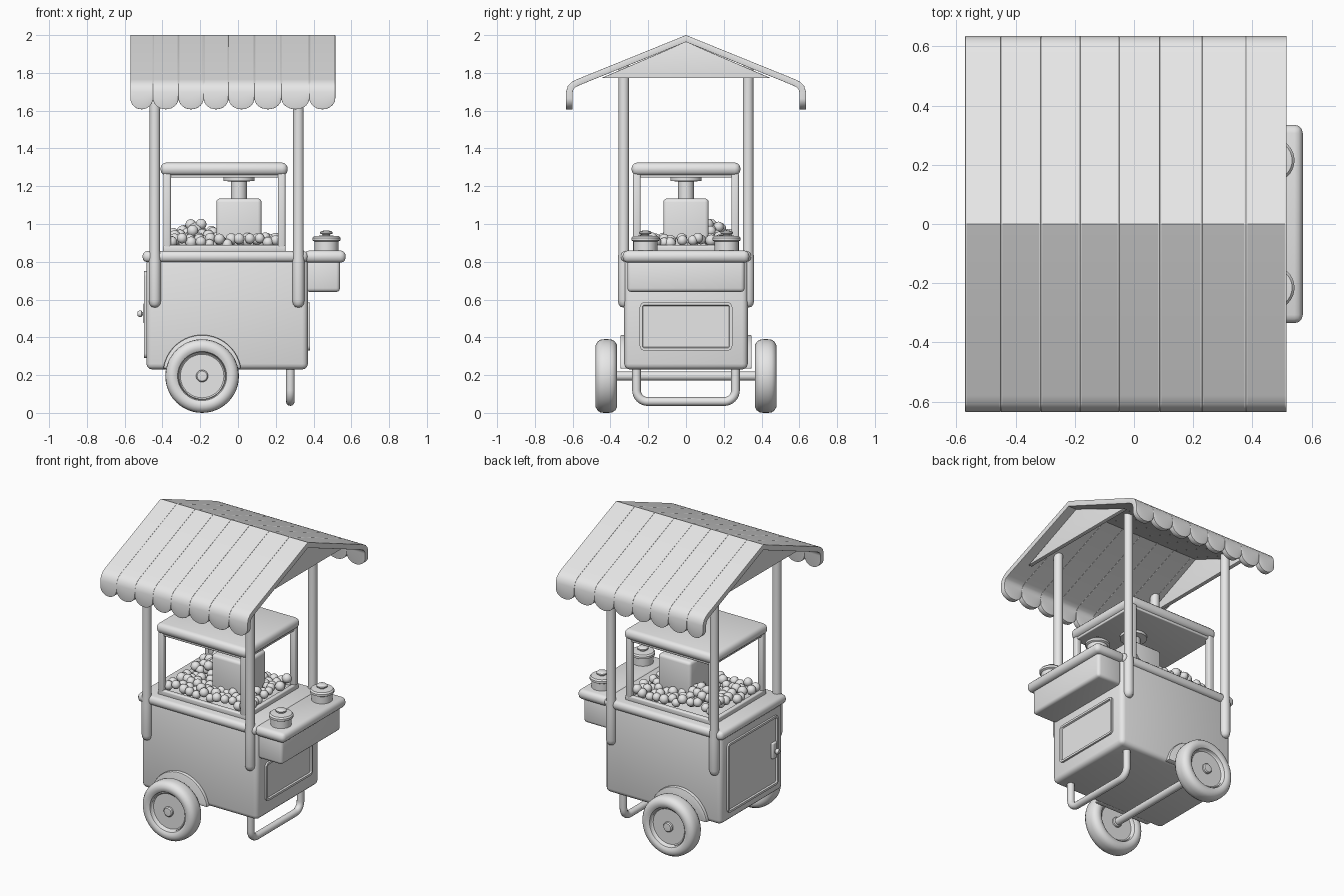
import bpy, bmesh, math, random
from mathutils import Matrix, Vector

cube = bpy.data.objects.get("Cube")
if cube:
    bpy.data.objects.remove(cube, do_unlink=True)

GREY = (0.8, 0.8, 0.8, 1)
mat = bpy.data.materials.new("light grey")
mat.use_nodes = True
mat.diffuse_color = GREY
mat.node_tree.nodes["Principled BSDF"].inputs["Base Color"].default_value = GREY


def finish(name, bm, bevel=0, segments=3, solid=0):
    """Turn a bmesh into a shaded object with optional thickness and round edges."""
    me = bpy.data.meshes.new(name)
    bm.to_mesh(me)
    bm.free()
    me.materials.append(mat)
    ob = bpy.data.objects.new(name, me)
    bpy.context.collection.objects.link(ob)
    bpy.ops.object.select_all(action='DESELECT')
    ob.select_set(True)
    bpy.context.view_layer.objects.active = ob
    if solid:
        m = ob.modifiers.new("Thickness", 'SOLIDIFY')
        m.thickness, m.offset, m.use_even_offset = solid, -1, True
        bpy.ops.object.modifier_apply(modifier=m.name)
    if bevel:
        m = ob.modifiers.new("Round", 'BEVEL')
        m.width, m.segments = bevel, segments
        m.limit_method, m.angle_limit = 'ANGLE', math.radians(50)
        bpy.ops.object.modifier_apply(modifier=m.name)
    bpy.ops.object.shade_smooth_by_angle(angle=math.radians(40))
    return ob


def box_mesh(x, y, z):
    bm = bmesh.new()
    bmesh.ops.create_cube(bm, size=1)
    for v in bm.verts:
        v.co = [(a + b) / 2 + c * (b - a) for (a, b), c in zip((x, y, z), v.co)]
    return bm


def box(name, x, y, z, bevel=0.02):
    return finish(name, box_mesh(x, y, z), bevel)


def lathe(name, profile, place, axis='Z', steps=40, bevel=0):
    """Spin (radius, height) points about an axis through place."""
    bm = bmesh.new()
    vs = [bm.verts.new((r, 0, h)) for r, h in profile]
    es = [bm.edges.new(p) for p in zip(vs, vs[1:])]
    bmesh.ops.spin(bm, geom=vs + es, axis=(0, 0, 1), cent=(0, 0, 0),
                   angle=math.tau, steps=steps)
    bmesh.ops.remove_doubles(bm, verts=bm.verts, dist=0.0005)
    bmesh.ops.recalc_face_normals(bm, faces=bm.faces)
    turn = {'Z': Matrix(), 'Y': Matrix.Rotation(-math.pi / 2, 4, 'X'),
            'X': Matrix.Rotation(math.pi / 2, 4, 'Y')}[axis]
    bmesh.ops.transform(bm, matrix=Matrix.Translation(place) @ turn, verts=bm.verts)
    return finish(name, bm, bevel)


def panel(name, x, y, z, side):
    """Thin rounded plate whose outer face has a sunken field."""
    bm = box_mesh(x, y, z)
    edges = [e for e in bm.edges if abs((e.verts[0].co - e.verts[1].co).x) > 0.001]
    bmesh.ops.bevel(bm, geom=edges, offset=0.025, segments=4, affect='EDGES', profile=0.5)
    bm.normal_update()
    face = [f for f in bm.faces if f.normal.x * side > 0.9]
    bmesh.ops.inset_region(bm, faces=face, thickness=0.014)
    bmesh.ops.inset_region(bm, faces=face, thickness=0.004, depth=-0.01)
    finish(name, bm)


# Cart body, counter and side shelf
box("body", (-0.485, 0.37), (-0.327, 0.327), (0.23, 0.82), 0.03)
box("counter", (-0.505, 0.37), (-0.345, 0.345), (0.798, 0.857), 0.025)
box("side_shelf_box", (0.36, 0.54), (-0.31, 0.31), (0.64, 0.81), 0.02)
box("side_shelf_top", (0.35, 0.57), (-0.335, 0.335), (0.795, 0.86), 0.028)
panel("side_panel", (0.36, 0.382), (-0.245, 0.245), (0.33, 0.585), 1)

# Door with handle on the other end
panel("door", (-0.497, -0.475), (-0.265, 0.265), (0.29, 0.75), -1)
box("handle_plate", (-0.503, -0.48), (-0.245, -0.2), (0.475, 0.58), 0.006)
lathe("handle_knob", [(0, -0.035), (0.012, -0.034), (0.018, -0.025), (0.018, -0.015),
                      (0.01, -0.01), (0.01, 0.02)], (-0.497, -0.222, 0.525), 'X', 20)

# Jars on the side shelf
for y in (-0.215, 0.215):
    lathe("jar", [(0, 0), (0.063, 0), (0.063, 0.05), (0.074, 0.056), (0.074, 0.07),
                  (0.066, 0.079), (0.02, 0.082), (0.02, 0.088), (0.033, 0.092),
                  (0.033, 0.1), (0.024, 0.107), (0, 0.108)], (0.468, y, 0.857))

# Wheels, arches and axle
side = [(0, 0.05), (0.026, 0.048), (0.032, 0.042), (0.032, 0.03), (0.115, 0.03),
        (0.122, 0.036), (0.125, 0.03), (0.13, 0.047), (0.145, 0.056), (0.165, 0.056),
        (0.182, 0.047), (0.192, 0.032), (0.195, 0.012)]
wheel = side + [(r, -h) for r, h in reversed(side)]
for s in (-1, 1):
    lathe("wheel", wheel, (-0.19, s * 0.422, 0.195), 'Y', 48)
    bm = bmesh.new()
    arc = [bm.verts.new((-0.19 + 0.208 * math.cos(a), s * 0.3, 0.205 + 0.208 * math.sin(a)))
           for a in [math.radians(8 + i * 164 / 24) for i in range(25)]]
    face = bm.faces.new(arc)
    out = bmesh.ops.extrude_face_region(bm, geom=[face])["geom"]
    bmesh.ops.translate(bm, vec=(0, s * 0.048, 0),
                        verts=[g for g in out if isinstance(g, bmesh.types.BMVert)])
    bmesh.ops.recalc_face_normals(bm, faces=bm.faces)
    finish("wheel_arch", bm, 0.008, 2)
lathe("axle", [(0, -0.4), (0.024, -0.4), (0.024, 0.4), (0, 0.4)], (-0.19, 0, 0.195), 'Y', 20)

# U-shaped stand under the shelf end
half = [(0.262, 0.26)] + [(0.202 + 0.06 * math.cos(a), 0.12 - 0.06 * math.sin(a))
                          for a in [i * math.pi / 16 for i in range(9)]]
path = half + [(-y, z) for y, z in reversed(half)]
curve = bpy.data.curves.new("stand", 'CURVE')
curve.dimensions = '3D'
curve.bevel_depth, curve.bevel_resolution = 0.023, 4
spline = curve.splines.new('POLY')
spline.points.add(len(path) - 1)
for p, (y, z) in zip(spline.points, path):
    p.co = (0.277, y, z, 1)
curve.materials.append(mat)
bpy.context.collection.objects.link(bpy.data.objects.new("stand", curve))

# Four tall posts with round feet
for x in (-0.44, 0.32):
    for y in (-0.329, 0.329):
        lathe("roof_post", [(0, 0.557), (0.018, 0.562), (0.028, 0.575), (0.032, 0.595),
                            (0.032, 0.80), (0.028, 0.86), (0.028, 1.84), (0, 1.84)],
              (x, y, 0), steps=24)

# Display case
box("case_floor", (-0.395, 0.25), (-0.275, 0.275), (0.85, 0.87), 0.006)
for s in (-1, 1):
    box("case_rail_long", (-0.395, 0.25), sorted((s * 0.25, s * 0.28)), (0.85, 0.888), 0.008)
    box("case_rail_short", sorted((-0.0725 + s * 0.295, -0.0725 + s * 0.325)),
        (-0.28, 0.28), (0.85, 0.888), 0.008)
    for t in (-1, 1):
        cx, cy = -0.0725 + s * 0.303, t * 0.26
        box("case_post", (cx - 0.02, cx + 0.02), (cy - 0.02, cy + 0.02), (0.86, 1.27), 0.01)
box("case_roof", (-0.41, 0.263), (-0.288, 0.288), (1.257, 1.325), 0.03)
box("case_roof_lining", (-0.39, 0.245), (-0.27, 0.27), (1.245, 1.265), 0.005)

# Popping machine
box("machine", (-0.115, 0.125), (-0.12, 0.12), (0.86, 1.135), 0.02)
lathe("machine_pipe", [(0.042, 1.12), (0.042, 1.225), (0.082, 1.228), (0.082, 1.25)],
      (0.005, 0, 0))

# Popcorn bed with a mound in one corner
random.seed(4)
spots = []
for i in range(12):
    for j in range(10):
        x = -0.345 + i * 0.05 + random.uniform(-0.012, 0.012)
        y = -0.22 + j * 0.049 + random.uniform(-0.012, 0.012)
        if abs(x - 0.005) < 0.11 and abs(y) < 0.11:
            continue
        d2 = (x + 0.23) ** 2 + (y - 0.13) ** 2
        spots.append((x, y, 0.892 + random.uniform(0, 0.035) + 0.08 * math.exp(-d2 / 0.013)))
for i in range(30):
    a, r = random.uniform(0, math.tau), random.uniform(0, 0.1)
    spots.append((-0.23 + r * math.cos(a), 0.13 + r * math.sin(a), 0.985 - r * 0.7))
bm = bmesh.new()
for p in spots:
    bmesh.ops.create_uvsphere(bm, u_segments=14, v_segments=9,
                              radius=random.uniform(0.026, 0.031),
                              matrix=Matrix.Translation(p))
finish("popcorn", bm)

# Awning of eight strips with scalloped ends
slope = [(0.0, 2.0), (0.58, 1.765), (0.608, 1.75), (0.626, 1.73), (0.635, 1.70)]
seams = [-0.57, -0.45, -0.315, -0.182, -0.05, 0.087, 0.23, 0.378, 0.515]
COLS = 14
for x0, x1 in zip(seams, seams[1:]):
    bm = bmesh.new()
    cols = []
    for c in range(COLS + 1):
        u = -math.cos(math.pi * c / COLS)
        x = (x0 + x1) / 2 + u * (x1 - x0) / 2
        tip = (0.635, 1.665 - 0.058 * math.sqrt(max(0, 1 - u * u)))
        right = slope + [tip]
        section = [(-y, z) for y, z in reversed(right)] + right[1:]
        cols.append([bm.verts.new((x, y, z)) for y, z in section])
    for a, b in zip(cols, cols[1:]):
        for i in range(len(a) - 1):
            bm.faces.new((a[i], b[i], b[i + 1], a[i + 1]))
    finish("awning_strip", bm, 0.007, 2, 0.034)

# Triangular gables under the awning
for s in (-1, 1):
    bm = bmesh.new()
    x = -0.028 + s * 0.47
    ends = [[bm.verts.new((x + dx, y, z)) for y, z in
             ((-0.45, 1.772), (0.45, 1.772), (0, 1.965))] for dx in (-0.014, 0.014)]
    bm.faces.new(ends[0])
    bm.faces.new(ends[1])
    for i in range(3):
        k = (i + 1) % 3
        bm.faces.new((ends[0][i], ends[0][k], ends[1][k], ends[1][i]))
    bmesh.ops.recalc_face_normals(bm, faces=bm.faces)
    finish("gable", bm, 0.004, 2)
